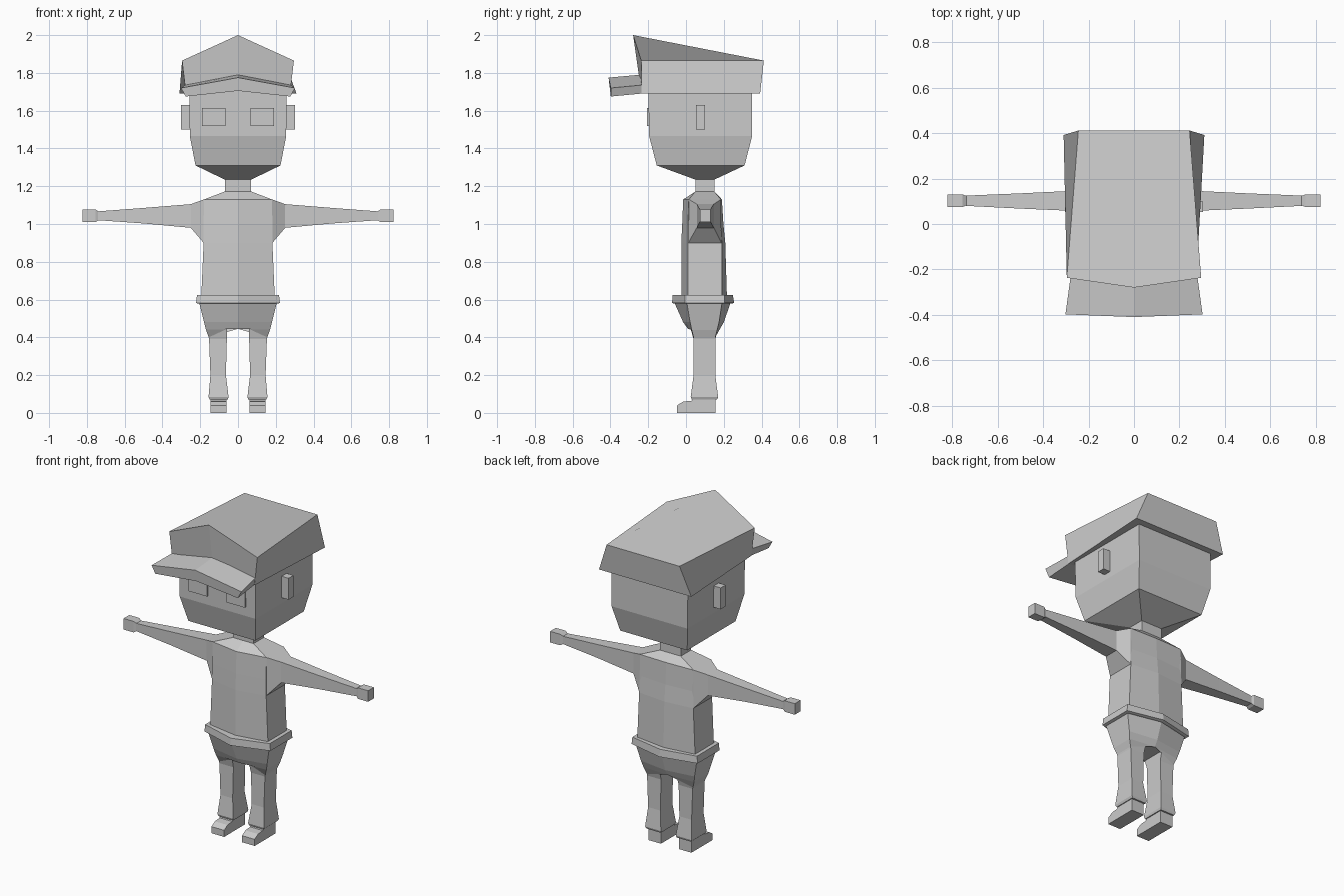
import bpy, bmesh

grey = bpy.data.materials.new("plain grey")
grey.diffuse_color = (0.6, 0.6, 0.6, 1)


def finish(name, bm, mirror=False):
    bmesh.ops.recalc_face_normals(bm, faces=bm.faces)
    me = bpy.data.meshes.new(name)
    bm.to_mesh(me)
    bm.free()
    me.materials.append(grey)
    ob = bpy.data.objects.new(name, me)
    bpy.context.collection.objects.link(ob)
    if mirror:
        mod = ob.modifiers.new("mirror", 'MIRROR')
        mod.merge_threshold = 0.0005
    return ob


def loft(name, rings, mirror=False):
    """Skin closed rings of equal length and cap both ends."""
    bm = bmesh.new()
    vs = [[bm.verts.new(p) for p in r] for r in rings]
    n = len(vs[0])
    for a, b in zip(vs, vs[1:]):
        for i in range(n):
            j = (i + 1) % n
            bm.faces.new((a[i], a[j], b[j], b[i]))
    bm.faces.new(vs[0])
    bm.faces.new(vs[-1])
    bmesh.ops.recalc_face_normals(bm, faces=bm.faces)
    if mirror:  # open the seam on the centre plane
        seam = [f for f in bm.faces if all(abs(v.co.x) < 1e-5 for v in f.verts)]
        bmesh.ops.delete(bm, geom=seam, context='FACES_ONLY')
    return finish(name, bm, mirror)


def rect(x0, x1, y0, y1, z):
    return [(x0, y0, z), (x1, y0, z), (x1, y1, z), (x0, y1, z)]


def hexa(x, y0, y1, yc0, yc1, z):
    """Six-sided section with a ridge at centre front and back."""
    return [(-x, y0, z), (0, yc0, z), (x, y0, z), (x, y1, z), (0, yc1, z), (-x, y1, z)]


def arm_ring(x, y0, y1, z0, z1):
    return [(x, y0, z0), (x, y1, z0), (x, y1, z1), (x, y0, z1)]


# Head with tapered jaw, and neck
loft("head", [rect(-h, h, y0, y1, z) for h, y0, y1, z in (
    (.07, .05, .15, 1.235), (.225, -.155, .31, 1.31),
    (.255, -.195, .35, 1.465), (.258, -.2, .35, 1.75))])
loft("neck", [rect(-.07, .07, .05, .15, z) for z in (1.16, 1.25)])

# Ears and raised eye plates
loft("ear", [rect(.25, .303, .053, .1, z) for z in (1.5, 1.63)], True)
loft("eye", [rect(.065, .19, -.206, -.19, z) for z in (1.52, 1.615)], True)

# Cap crown: ridge sloping from the front peak to a flat back edge
loft("cap_crown", [
    [(-.275, -.235, 1.69), (0, -.24, 1.72), (.275, -.235, 1.69),
     (.31, .392, 1.69), (0, .392, 1.69), (-.31, .392, 1.69)],
    [(-.296, -.237, 1.865), (0, -.28, 2.0), (.296, -.237, 1.865),
     (.245, .412, 1.865), (0, .412, 1.865), (-.245, .412, 1.865)]])


# Cap brim: bent plate
def brim_ring(y, yc, xt, xb, dz):
    return [(-xt, y, 1.72 + dz), (0, yc, 1.775 + dz), (xt, y, 1.72 + dz),
            (xb, y, 1.675 + dz), (0, yc + .01, 1.705 + dz), (-xb, y, 1.675 + dz)]


loft("cap_brim", [brim_ring(-.398, -.41, .302, .277, 0),
                  brim_ring(-.23, -.235, .279, .272, .016)])

# Shirt body with sloped shoulders, and hem band
loft("shirt", [hexa(*r) for r in (
    (.195, .01, .19, -.025, .217, .6), (.182, .01, .19, -.025, .208, .9),
    (.182, .01, .185, -.02, .198, 1.0), (.18, .015, .185, -.015, .19, 1.13),
    (.07, .05, .15, .05, .15, 1.172))])
loft("hem", [hexa(.208, .0, .2, -.062, .24, .578), hexa(.222, -.005, .205, -.074, .255, .582),
             hexa(.217, -.005, .205, -.07, .248, .625)])

# Sleeves flare into the shirt, then taper to the wrists
loft("sleeve", [
    [(.17, .012, .89), (.17, .188, .89), (.17, .184, 1.13), (.17, .016, 1.13)],
    [(.182, .012, .9), (.182, .188, .9), (.18, .184, 1.13), (.18, .016, 1.13)],
    arm_ring(.25, .057, .147, .98, 1.105),
    arm_ring(.5, .068, .135, 1.003, 1.085),
    arm_ring(.74, .08, .125, 1.02, 1.067)], True)
loft("hand", [arm_ring(.735, .083, .122, 1.022, 1.065),
              arm_ring(.755, .075, .13, 1.01, 1.077),
              arm_ring(.822, .075, .13, 1.01, 1.077)], True)

# Trousers: hips split into two legs
loft("trousers", [
    [(0, -.06, .58), (.205, .005, .58), (.205, .19, .58), (0, .235, .58)],
    [(0, -.015, .48), (.18, .022, .48), (.18, .175, .48), (0, .2, .48)],
    [(0, .01, .445), (.17, .03, .44), (.17, .165, .44), (0, .18, .445)],
    [(.057, .025, .445), (.155, .04, .4), (.155, .155, .4), (.057, .17, .445)],
    rect(.059, .153, .04, .155, .39),
    rect(.064, .146, .04, .155, .2),
    rect(.05, .156, .025, .17, .085),
    rect(.054, .15, .03, .165, .072)], True)

# Shoes: side profile swept across the foot
profile = [(-.047, 0), (-.047, .04), (-.015, .06), (.03, .064), (.04, .085), (.155, .085), (.155, 0)]
loft("shoe", [[(x, y, z) for y, z in profile] for x in (.06, .145)], True)
